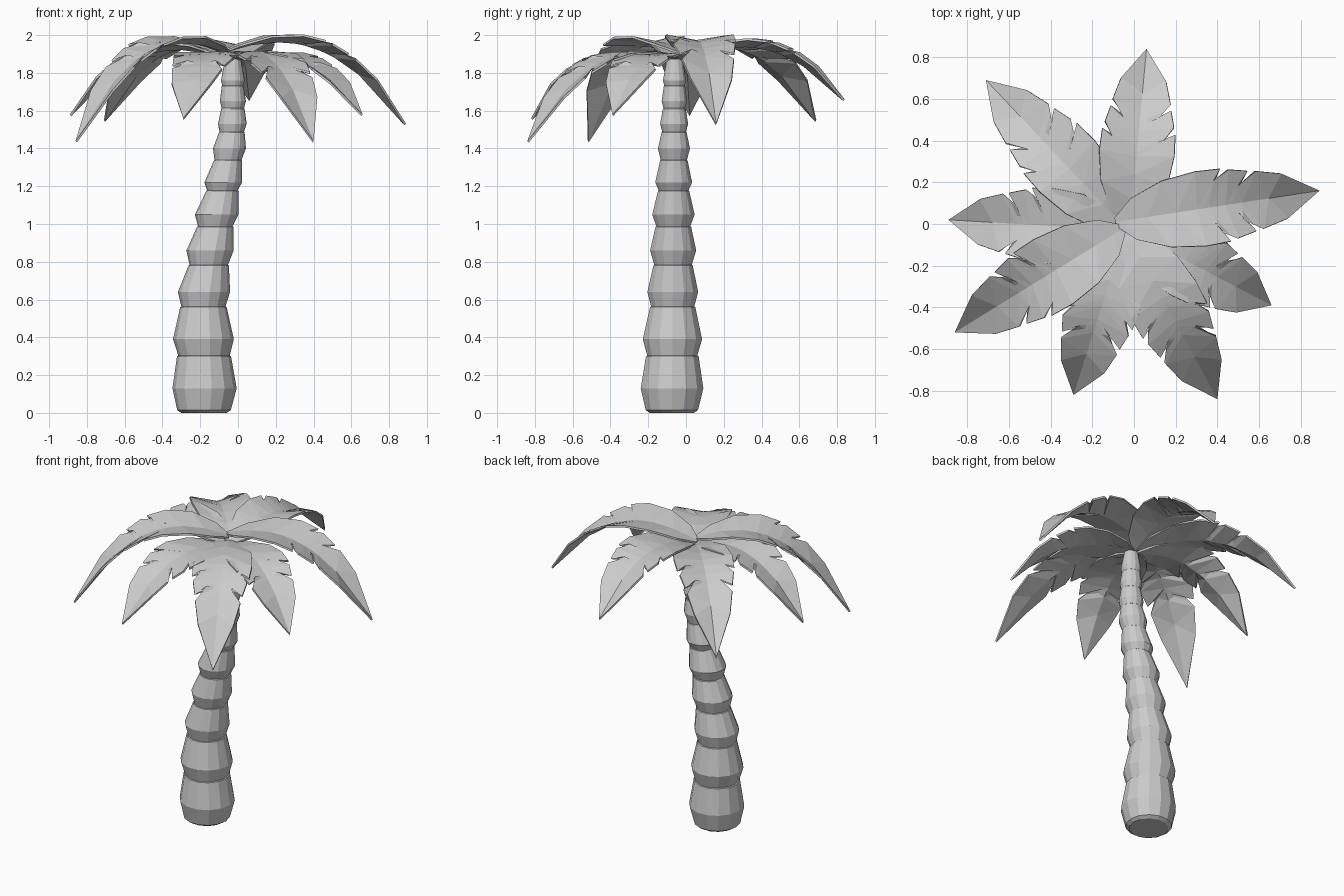
import bpy, bmesh
from math import sin, cos, pi
from mathutils import Vector

if "Cube" in bpy.data.objects:
    bpy.data.objects.remove(bpy.data.objects["Cube"])

SIDES = 14


def add_object(name, bm):
    mesh = bpy.data.meshes.new(name)
    bm.to_mesh(mesh)
    bm.free()
    obj = bpy.data.objects.new(name, mesh)
    bpy.context.collection.objects.link(obj)
    return obj


# Trunk: stacked barrel segments (bulge z, centre x, radius, top z, centre x, radius)
segments = [
    (.13, -.177, .17, .30, -.18, .143), (.39, -.183, .161, .56, -.183, .123),
    (.64, -.18, .138, .78, -.155, .107), (.86, -.148, .125, .985, -.12, .097),
    (1.05, -.113, .115, 1.175, -.083, .085), (1.22, -.078, .1, 1.335, -.053, .075),
    (1.40, -.045, .087, 1.485, -.033, .068), (1.53, -.03, .076, 1.61, -.027, .062),
    (1.65, -.027, .069, 1.73, -.028, .058), (1.76, -.027, .063, 1.87, -.027, .043)]
rings = [(0, -.18, .12), (.015, -.18, .142)]
for zb, xb, rb, zt, xt, rt in segments:
    rings += [(zb, xb, rb), (zt, xt, rt), (zt + .003, xt, rt * .95)]

bm = bmesh.new()
previous = None
for z, x, r in rings:
    ring = [bm.verts.new((x + r * cos(2 * pi * i / SIDES),
                          -.075 + .015 * z / 1.87 + r * sin(2 * pi * i / SIDES), z))
            for i in range(SIDES)]
    if previous:
        for i in range(SIDES):
            j = (i + 1) % SIDES
            bm.faces.new((previous[i], previous[j], ring[j], ring[i]))
    else:
        bm.faces.new(ring[::-1])
    previous = ring
bm.faces.new(previous)
add_object("trunk", bm)

# Frond outline: (position on rib, position of edge point, half width), with two notches
outline = [(0, .0, .02), (.06, .09, .10), (.16, .25, .16), (.30, .42, .18),
           (.40, .54, .175), (.43, .50, .125), (.46, .58, .165), (.54, .67, .145),
           (.57, .61, .08), (.62, .71, .138), (.75, .83, .108)]


def frond(name, root, tip, arch, fold):
    root, tip = Vector(root), Vector(tip)
    flat = Vector((tip.x - root.x, tip.y - root.y, 0))
    side = Vector((-flat.y, flat.x, 0)).normalized()
    drop = root.z - tip.z

    def rib(t):
        return root + flat * t + Vector((0, 0, arch * t - (arch + drop) * t ** 2.3))

    bm = bmesh.new()
    ribs = [bm.verts.new(rib(r)) for r, e, w in outline]
    point = bm.verts.new(rib(1))
    for s in (1, -1):
        # slope of each half changes from the root fold to a V at the tip
        edge = [bm.verts.new(rib(e) + side * s * w
                             + Vector((0, 0, (fold + (.42 - fold) * e) * w)))
                for r, e, w in outline]
        ribline, edgeline = ribs + [point], edge + [point]
        for i in range(len(outline)):
            face = [ribline[i], ribline[i + 1], edgeline[i + 1], edgeline[i]]
            if i == len(outline) - 1:
                face.pop(2)
            bm.faces.new(face if s > 0 else face[::-1])
    bmesh.ops.triangulate(bm, faces=bm.faces[:])
    obj = add_object(name, bm)
    mod = obj.modifiers.new("thickness", 'SOLIDIFY')
    mod.thickness = .012


# Crown: eight drooping fronds around the trunk top (root, tip, arch height, root fold)
crown = [
    ((-.09, .01, 1.91), (.89, .16, 1.53), .37, .08),
    ((-.02, -.02, 1.88), (.06, .84, 1.66), .34, .05),
    ((-.04, -.02, 1.88), (-.71, .69, 1.55), .34, .05),
    ((-.04, -.03, 1.87), (-.89, .02, 1.58), .34, .05),
    ((-.05, -.02, 1.91), (-.86, -.52, 1.44), .37, .08),
    ((-.04, -.03, 1.88), (-.29, -.82, 1.56), .22, -.2),
    ((-.04, -.03, 1.89), (.40, -.84, 1.44), .23, -.2),
    ((-.03, -.03, 1.88), (.66, -.39, 1.58), .17, -.1)]
for n, (root, tip, arch, fold) in enumerate(crown, 1):
    frond(f"frond_{n}", root, tip, arch, fold)
